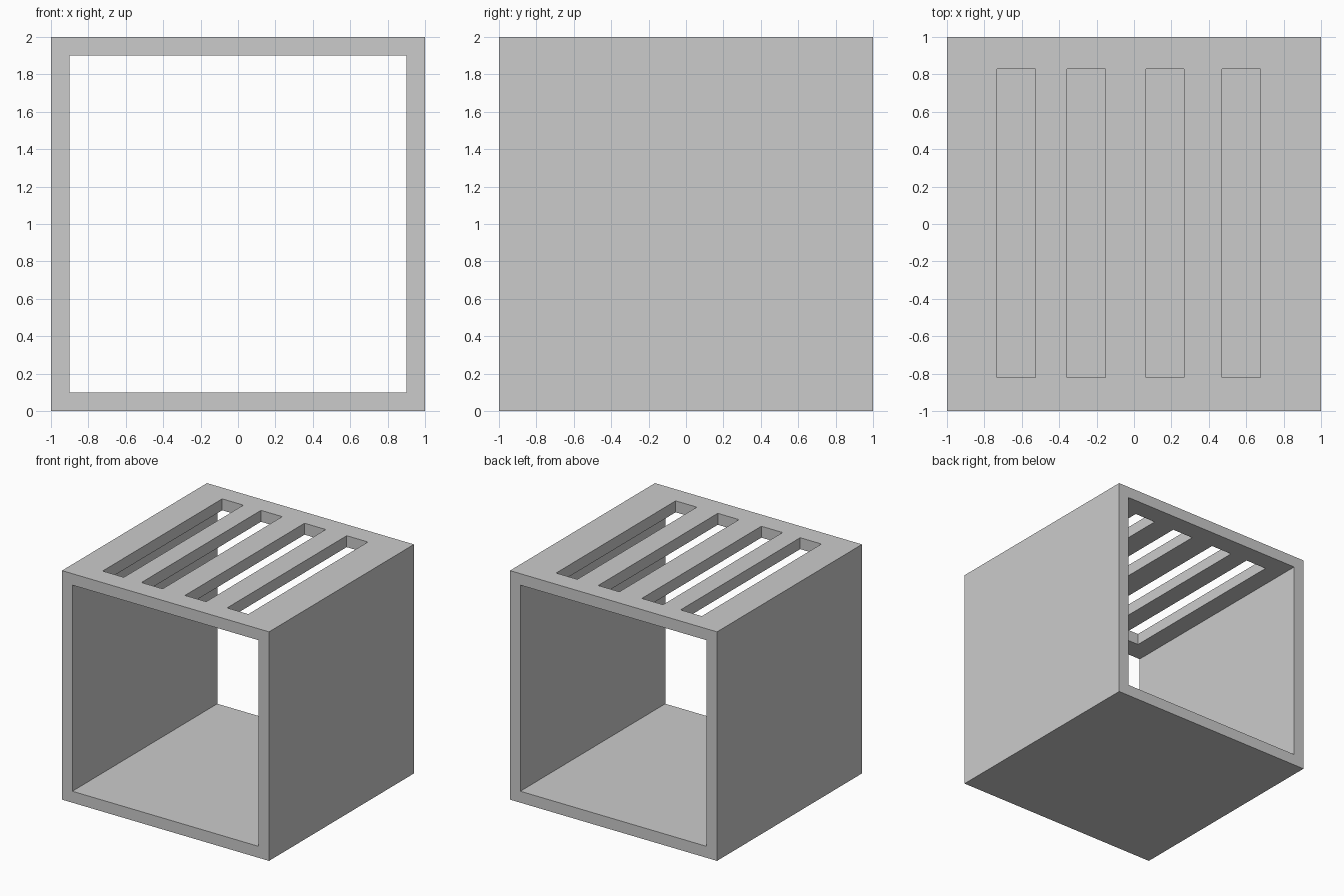
import bpy

if "Cube" in bpy.data.objects:
    bpy.data.objects.remove(bpy.data.objects["Cube"])

WALL = 0.1
SLOT_W, SLOT_LEN = 0.205, 1.65
SLOT_X = (-0.63, -0.255, 0.166, 0.573)


def box(name, size, loc):
    bpy.ops.mesh.primitive_cube_add(size=1, location=loc)
    ob = bpy.context.object
    ob.name = name
    ob.scale = size
    bpy.ops.object.transform_apply(location=True, rotation=False, scale=True)
    return ob


def cut(target, cutter):
    mod = target.modifiers.new("cut", 'BOOLEAN')
    mod.operation = 'DIFFERENCE'
    mod.solver = 'EXACT'
    mod.object = cutter
    bpy.context.view_layer.objects.active = target
    bpy.ops.object.modifier_apply(modifier=mod.name)
    bpy.data.objects.remove(cutter, do_unlink=True)


# Square crate body
crate = box("slotted_crate", (2, 2, 2), (0, 0, 1))

# Opening running from front to back
cut(crate, box("opening_cutter", (2 - 2 * WALL, 3, 2 - 2 * WALL), (0, 0, 1)))

# Four long slots through the top panel
for x in SLOT_X:
    cut(crate, box("slot_cutter", (SLOT_W, SLOT_LEN, 0.6), (x, 0.003, 2)))
